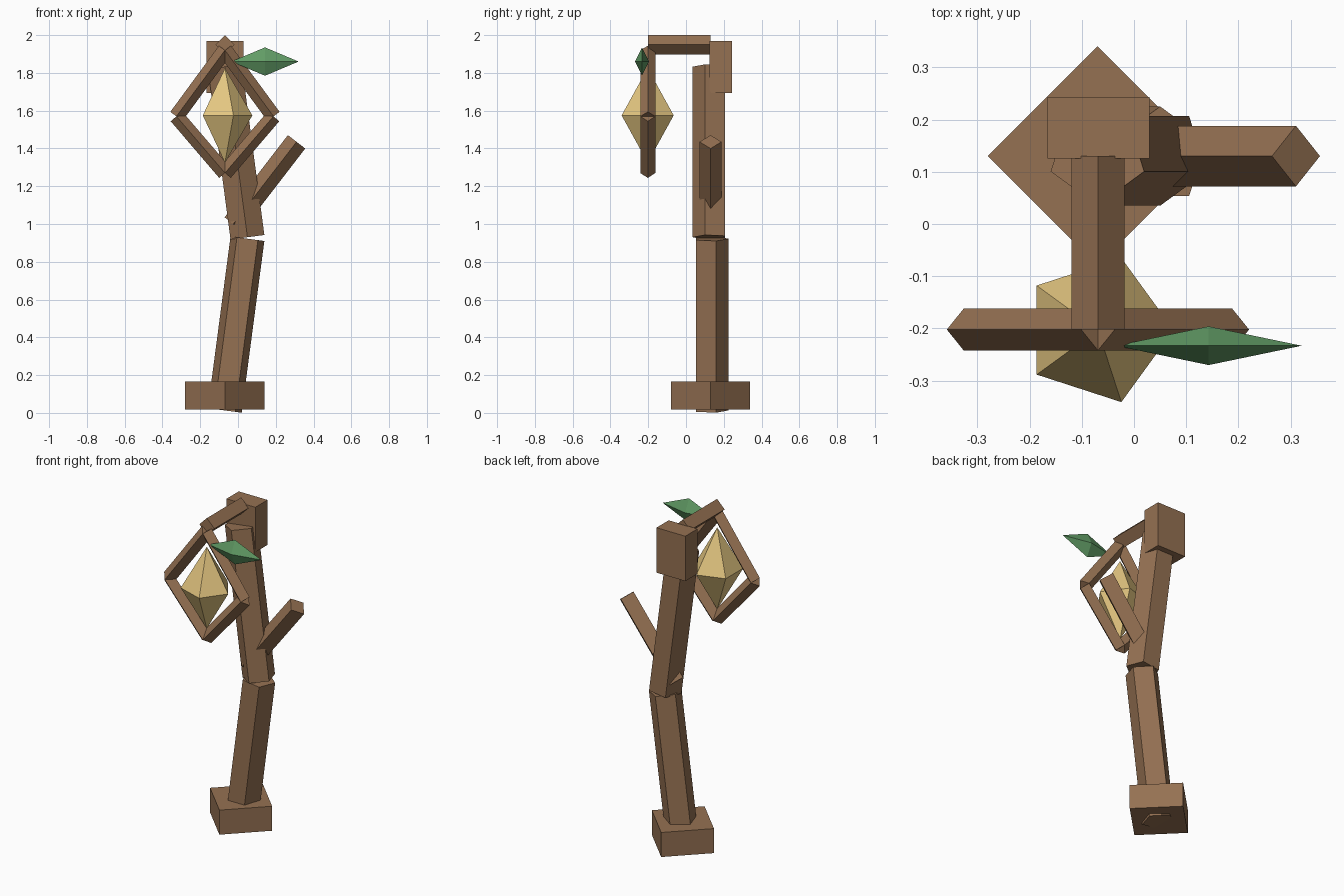
import bpy, bmesh
from mathutils import Matrix, Vector

if "Cube" in bpy.data.objects:
    bpy.data.objects.remove(bpy.data.objects["Cube"])


def material(name, rgb):
    m = bpy.data.materials.new(name)
    m.diffuse_color = (*rgb, 1)
    m.use_nodes = True
    m.node_tree.nodes["Principled BSDF"].inputs["Base Color"].default_value = m.diffuse_color
    return m


WOOD = material("wood", (0.30, 0.165, 0.085))
AMBER = material("amber", (0.78, 0.57, 0.22))
GREEN = material("green", (0.12, 0.33, 0.13))


def finish(name, bm, mat):
    bmesh.ops.recalc_face_normals(bm, faces=bm.faces)
    mesh = bpy.data.meshes.new(name)
    bm.to_mesh(mesh)
    bm.free()
    mesh.materials.append(mat)
    ob = bpy.data.objects.new(name, mesh)
    bpy.context.collection.objects.link(ob)
    return ob


def beam(name, a, b, radius, sides=4, first=(0, 1, 0)):
    """Prism from a to b; its first corner points along 'first'."""
    a, b, v = Vector(a), Vector(b), Vector(first)
    d = (b - a).normalized()
    rot = Matrix((v.cross(d), v, d)).transposed().to_4x4()
    bm = bmesh.new()
    bmesh.ops.create_cone(bm, cap_ends=True, segments=sides, radius1=radius,
                          radius2=radius, depth=(b - a).length,
                          matrix=Matrix.Translation((a + b) / 2) @ rot)
    return finish(name, bm, WOOD)


def bipyramid(name, centre, matrix, sides, mat):
    """Unit double pyramid along z, shaped by matrix."""
    bm = bmesh.new()
    for s in (1, -1):
        bmesh.ops.create_cone(bm, cap_ends=False, segments=sides, radius1=1,
                              radius2=0, depth=1,
                              matrix=Matrix.Diagonal((1, 1, s, 1)) @ Matrix.Translation((0, 0, 0.5)))
    bmesh.ops.remove_doubles(bm, verts=bm.verts, dist=0.001)
    bmesh.ops.transform(bm, verts=bm.verts, matrix=Matrix.Translation(centre) @ matrix)
    return finish(name, bm, mat)


# base and bent trunk
beam("base", (-0.07, 0.13, 0.017), (-0.07, 0.13, 0.167), 0.21)
beam("lower_trunk", (-0.07, 0.13, 0.013), (0.05, 0.13, 0.922), 0.095, 5)
beam("upper_trunk", (0.05, 0.13, 0.93), (-0.07, 0.13, 1.833), 0.095, 5, (0, -1, 0))
beam("side_branch", (-0.025, 0.13, 1.0), (0.31, 0.13, 1.435), 0.058)

# block at the trunk top
bm = bmesh.new()
bmesh.ops.create_cube(bm, size=1, matrix=Matrix.Translation((-0.068, 0.184, 1.83))
                      @ Matrix.Diagonal((0.195, 0.118, 0.275, 1)))
finish("top_block", bm, WOOD)

# arm reaching forward
beam("arm", (-0.069, 0.13, 1.949), (-0.069, -0.202, 1.949), 0.051, 4, (0, 0, 1))

# hanging diamond frame
for side, s in (("left", -1), ("right", 1)):
    corner = (-0.069 + s * 0.257, -0.202, 1.57)
    beam("frame_upper_" + side, corner, (-0.069, -0.202, 1.92), 0.04)
    beam("frame_lower_" + side, corner, (-0.069, -0.202, 1.27), 0.04)

# glowing crystal, one corner towards +x
bipyramid("crystal", (-0.069, -0.203, 1.575),
          Matrix.Diagonal((0.145, 0.145, 0.25, 1)) @ Matrix.Rotation(-1.5708, 4, 'Z'), 5, AMBER)

# leaf
bipyramid("leaf", (0.143, -0.233, 1.86), Matrix.Diagonal((0.178, 0.037, 0.075, 1)), 4, GREEN)
